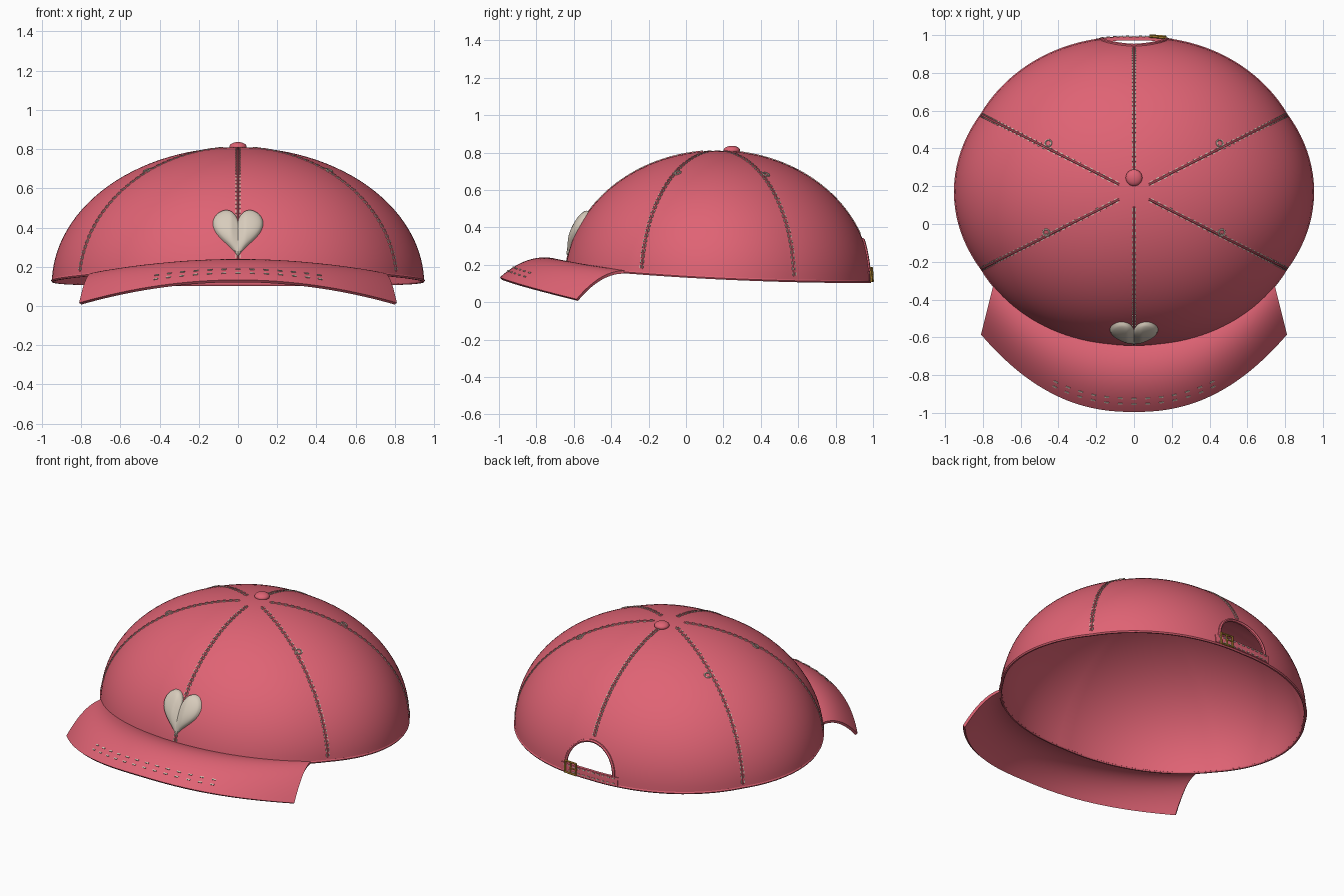
import bpy, bmesh, math
from mathutils import Vector, Matrix

if "Cube" in bpy.data.objects:
    bpy.data.objects.remove(bpy.data.objects["Cube"])

def material(name, rgb):
    m = bpy.data.materials.new(name)
    m.diffuse_color = (*rgb, 1)
    m.use_nodes = True
    m.node_tree.nodes["Principled BSDF"].inputs["Base Color"].default_value = m.diffuse_color
    return m

PINK = material("pink cloth", (0.74, 0.125, 0.175))
CREAM = material("cream thread", (0.68, 0.60, 0.50))
GOLD = material("gold metal", (0.57, 0.32, 0.04))
CY, CZ, A, B, H = 0.17, 0.11, 0.95, 0.83, 0.70   # crown ellipsoid


def crown(th, ph, lift=0.0):
    """Point on the six-panel crown, creased at the seams."""
    f = 1 - 0.015 * (1 - abs(math.cos(3 * th)))
    p = Vector((A * f * math.cos(th) * math.cos(ph),
                CY + B * f * math.sin(th) * math.cos(ph), CZ + H * math.sin(ph)))
    return p + normal(p) * lift

def normal(p):
    return Vector((p.x / A**2, (p.y - CY) / B**2, (p.z - CZ) / H**2)).normalized()

def on_crown(x, z, side, lift=0.0):
    """Point on the crown front (side -1) or back (side 1) at x, z."""
    s = math.sqrt(max(0.0, 1 - ((z - CZ) / H) ** 2))
    f = 0.985
    for _ in range(4):
        c = x / (A * f * s)
        f = 1 - 0.015 * (1 - abs(math.cos(3 * math.acos(c))))
    p = Vector((x, CY + side * B * f * s * math.sqrt(1 - c * c), z))
    return p + normal(p) * lift

def lowest(th):
    """Elevation angle of the crown's lower edge."""
    y = CY + B * math.sin(th)
    return math.asin(0.08 * ((0.99 - y) / 1.64) ** 2 / H)

def finish(ob, mat):
    ob.data.materials.clear()
    ob.data.materials.append(mat)
    bpy.ops.object.select_all(action='DESELECT')
    bpy.context.view_layer.objects.active = ob
    ob.select_set(True)
    bpy.ops.object.convert(target='MESH')
    ob = bpy.context.view_layer.objects.active
    bpy.ops.object.shade_smooth_by_angle(angle=math.radians(35))
    return ob

def new_object(name, bm):
    me = bpy.data.meshes.new(name)
    bm.to_mesh(me)
    bm.free()
    ob = bpy.data.objects.new(name, me)
    bpy.context.collection.objects.link(ob)
    return ob

def sheet(name, nu, nv, func, mat, thick=0.0, cutter=None):
    bm = bmesh.new()
    g = [[bm.verts.new(func(i / nu, j / nv)) for j in range(nv + 1)] for i in range(nu + 1)]
    for i in range(nu):
        for j in range(nv):
            bm.faces.new((g[i][j], g[i+1][j], g[i+1][j+1], g[i][j+1]))
    bmesh.ops.remove_doubles(bm, verts=bm.verts, dist=1e-5)
    ob = new_object(name, bm)
    if thick:
        m = ob.modifiers.new("thickness", 'SOLIDIFY')
        m.thickness, m.offset = thick, -1
    if cutter:
        m = ob.modifiers.new("opening", 'BOOLEAN')
        m.operation, m.object, m.solver = 'DIFFERENCE', cutter, 'EXACT'
    return finish(ob, mat)

def tube(name, pts, r, mat, cyclic=False):
    cu = bpy.data.curves.new(name, 'CURVE')
    cu.dimensions = '3D'
    cu.bevel_depth, cu.bevel_resolution = r, 1
    sp = cu.splines.new('POLY')
    sp.points.add(len(pts) - 1)
    for q, p in zip(sp.points, pts):
        q.co = (*p, 1)
    sp.use_cyclic_u = cyclic
    ob = bpy.data.objects.new(name, cu)
    bpy.context.collection.objects.link(ob)
    return finish(ob, mat)

def stitches(name, items, size):
    """Small thread dashes; each item is (point, direction, normal)."""
    bm = bmesh.new()
    for p, t, n in items:
        t = t.normalized()
        s = n.cross(t).normalized()
        n = t.cross(s)
        m = Matrix((t, s, n)).transposed().to_4x4()
        m.translation = p
        bmesh.ops.create_cube(bm, size=1, matrix=m @ Matrix.Diagonal((*size, 1)))
    return finish(new_object(name, bm), CREAM)


# Arched cutter for the back opening
R, ZB = 0.17, 0.165
arch = [(R * math.cos(math.pi * k / 32), ZB + R * math.sin(math.pi * k / 32)) for k in range(33)]
bm = bmesh.new()
face = bm.faces.new([bm.verts.new((x, 0.8, z)) for x, z in arch])
ext = bmesh.ops.extrude_face_region(bm, geom=[face])
bmesh.ops.translate(bm, vec=(0, 0.4, 0), verts=[v for v in ext['geom'] if isinstance(v, bmesh.types.BMVert)])
bmesh.ops.recalc_face_normals(bm, faces=bm.faces)
cutter = new_object("opening_cutter", bm)
cutter.hide_render = True

# Crown
def crown_sheet(u, v):
    th = 2 * math.pi * u
    p0 = lowest(th)
    return crown(th, p0 + (math.pi / 2 - p0) * v)
sheet("crown", 144, 28, crown_sheet, PINK, 0.014, cutter)
bpy.data.objects.remove(cutter)

# Binding along the lower edge and the opening
ths = [2 * math.pi * k / 120 for k in range(120)]
tube("edge_binding", [crown(t, lowest(t), -0.005) for t in ths], 0.009, PINK, True)
tube("opening_binding", [on_crown(x, z, 1) for x, z in arch], 0.010, PINK)

# Brim
def brim(u, v, lift=0.0):
    k = 1 - 2 * u
    th = math.radians(270 + 53 * k)
    inner = Vector((A * 0.98 * math.cos(th), CY + B * 0.98 * math.sin(th), 0.215 - 0.047 * k * k))
    x = 0.81 * math.sin(k * math.pi / 2 * 0.8) / math.sin(math.pi / 2 * 0.8)
    w = abs(x) / 0.81
    outer = Vector((x, -0.995 + 0.41 * w ** 2.3, 0.133 - 0.117 * w * w))
    p = inner.lerp(outer, v)
    p.z += 4 * v * (1 - v) * (0.058 - 0.016 * k * k) + lift
    return p
sheet("brim", 64, 16, brim, PINK, 0.016)

# Two rows of stitching on the brim
rows = []
for v in (0.80, 0.88):
    for i in range(13):
        u = 0.29 + 0.42 * i / 12
        t = brim(u + 0.01, v) - brim(u - 0.01, v)
        n = t.cross(brim(u, v + 0.01) - brim(u, v - 0.01))
        rows.append((brim(u, v, 0.001), t, n))
stitches("brim_stitching", rows, (0.024, 0.007, 0.006))

# Panel seams: raised tape with a row of thread on either side
for k in range(6):
    th = math.radians(30 + 60 * k)
    lo = math.radians(21) if k == 1 else lowest(th) + 0.03
    hi = math.radians(84.5)
    path = [lo + (hi - lo) * i / 40 for i in range(41)]
    tube(f"seam_tape_{k+1}", [crown(th, p, -0.001) for p in path], 0.006, PINK)
    items = []
    for i in range(34):
        ph = lo + (hi - lo) * (i + 0.5) / 34
        p = crown(th, ph, 0.001)
        t = crown(th, ph + 0.01) - crown(th, ph - 0.01)
        n = normal(p)
        s = n.cross(t).normalized() * 0.009
        items += [(p + s, t, n), (p - s, t, n)]
    stitches(f"seam_stitching_{k+1}", items, (0.017, 0.005, 0.006))

# Eyelets
for name, deg, r in (("back", 33, 0.577), ("front", -28, 0.56)):
    for side, a in (("right", deg), ("left", 180 - deg)):
        c = crown(math.radians(a), math.acos(r), 0.002)
        n = normal(c)
        e = n.cross(Vector((0, 0, 1))).normalized()
        f = n.cross(e)
        ring = [c + 0.018 * (e * math.cos(q) + f * math.sin(q))
                for q in (2 * math.pi * i / 20 for i in range(20))]
        tube(f"eyelet_{name}_{side}", ring, 0.0045, CREAM, True)

# Top button
bpy.ops.mesh.primitive_uv_sphere_add(segments=32, ring_count=16, radius=1, location=(0, 0.245, 0.812))
button = bpy.context.object
button.name = "top_button"
button.scale = (0.044, 0.044, 0.024)
finish(button, PINK)

# Puffed heart patch on the front
def heart(u, v):
    t = 2 * math.pi * (1 - u)
    s = 1 - v
    x = 0.0081 * s * 16 * math.sin(t) ** 3
    h = s * (13 * math.cos(t) - 5 * math.cos(2*t) - 2 * math.cos(3*t) - math.cos(4*t))
    puff = 0.036 * math.sqrt(max(0, 1 - s ** 3)) * (0.6 + 0.4 * min(1, abs(x) / 0.035))
    return on_crown(x, 0.24 + 0.0086 * (h + 17), -1, puff - 0.003)
sheet("heart_patch", 72, 14, heart, CREAM)

# Back strap with stitching
sheet("back_strap", 24, 2, lambda u, v: on_crown(0.2 - 0.4 * u, 0.115 + 0.05 * v, 1, 0.005), PINK, 0.012)
dash = []
for z in (0.124, 0.156):
    for i in range(11):
        x = -0.17 + 0.034 * i
        p = on_crown(x, z, 1, 0.006)
        dash.append((p, on_crown(x + 0.01, z, 1) - on_crown(x - 0.01, z, 1), normal(p)))
stitches("strap_stitching", dash, (0.018, 0.005, 0.005))

# Gold buckle
frame = [on_crown(x, z, 1, 0.010) for x, z in ((0.085, 0.112), (0.165, 0.112), (0.165, 0.182), (0.085, 0.182))]
tube("buckle_frame", frame, 0.007, GOLD, True)
tube("buckle_bar", [on_crown(0.125, z, 1, 0.010) for z in (0.112, 0.182)], 0.005, GOLD)
tube("buckle_pin", [on_crown(x, 0.147, 1, 0.013) for x in (0.085, 0.125)], 0.004, GOLD)
